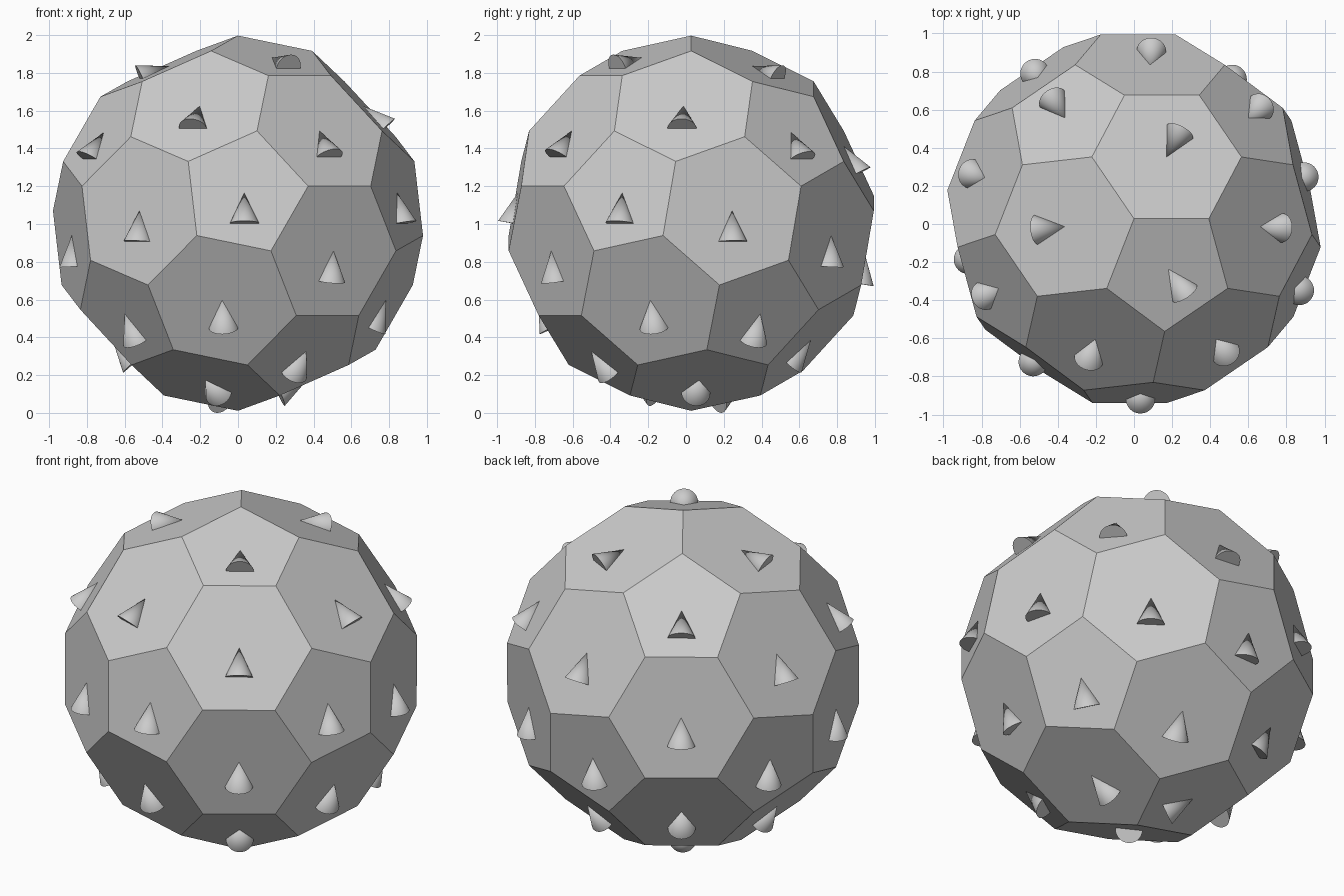
import bpy, bmesh, math
from mathutils import Matrix, Vector

if "Cube" in bpy.data.objects:
    bpy.data.objects.remove(bpy.data.objects["Cube"])

R = 0.993                  # circumradius of the body
CONE_R, CONE_H = 0.077, 0.163

# Truncated icosahedron points: each icosahedron edge cut at its thirds
ico = bmesh.new()
bmesh.ops.create_icosphere(ico, subdivisions=1, radius=1)
ico.verts.ensure_lookup_table()
ico.faces.ensure_lookup_table()
pts = []
for e in ico.edges:
    a, b = e.verts[0].co, e.verts[1].co
    pts += [(2 * a + b) / 3, (a + 2 * b) / 3]
dirs = [v.co.normalized() for v in ico.verts]
dirs += [f.calc_center_median().normalized() for f in ico.faces]

# Orientation: one corner at the pole, a pentagon edge along +x, pentagon on -y
a, b, c = [v.co.copy() for v in ico.faces[0].verts]
ico.free()


def frame(a, b, c):
    p = (2 * a + b) / 3
    z = p.normalized()
    x = (2 * a + c) / 3 - p
    x = (x - z * x.dot(z)).normalized()
    return x, z.cross(x), z


axes = frame(a, b, c)
if a.dot(axes[1]) > 0:
    axes = frame(a, c, b)
rot = Matrix(axes)
pts = [(rot @ p).normalized() * R for p in pts]
dirs = [rot @ d for d in dirs]

# Body faces, and a half-sunk cone lying on each face with its tip uphill
body, cones = bmesh.new(), bmesh.new()
verts = [body.verts.new(p) for p in pts]
for n in dirs:
    top = max(p.dot(n) for p in pts)
    ring = [v for v in verts if v.co.dot(n) > top - 0.01]
    up = (Vector((0, 0, 1)) - n * n.z).normalized()
    side = n.cross(up)
    ring.sort(key=lambda v: math.atan2(v.co.dot(up), v.co.dot(side)))
    body.faces.new(ring)
    centre = sum((v.co for v in ring), Vector()) / len(ring)
    m = Matrix((-side, n, up)).transposed()
    if m.determinant() < 0:
        m = Matrix((side, n, up)).transposed()
    m = Matrix.Translation(centre - up * CONE_H / 2) @ m.to_4x4()
    bmesh.ops.create_cone(cones, cap_ends=True, segments=32, radius1=CONE_R,
                          radius2=0, depth=CONE_H, matrix=m)
bmesh.ops.recalc_face_normals(body, faces=body.faces[:])

# Centre on x and y, stand on z = 0
co = [v.co for bm in (body, cones) for v in bm.verts]
lo = [min(p[i] for p in co) for i in range(3)]
hi = [max(p[i] for p in co) for i in range(3)]
shift = Vector((-(lo[0] + hi[0]) / 2, -(lo[1] + hi[1]) / 2, -lo[2]))


def finish(bm, name):
    bmesh.ops.translate(bm, verts=bm.verts[:], vec=shift)
    me = bpy.data.meshes.new(name)
    bm.to_mesh(me)
    bm.free()
    ob = bpy.data.objects.new(name, me)
    bpy.context.collection.objects.link(ob)
    return ob


finish(body, "faceted_ball")
ob = finish(cones, "surface_cones")
bpy.context.view_layer.objects.active = ob
ob.select_set(True)
bpy.ops.object.shade_smooth_by_angle(angle=math.radians(35))
